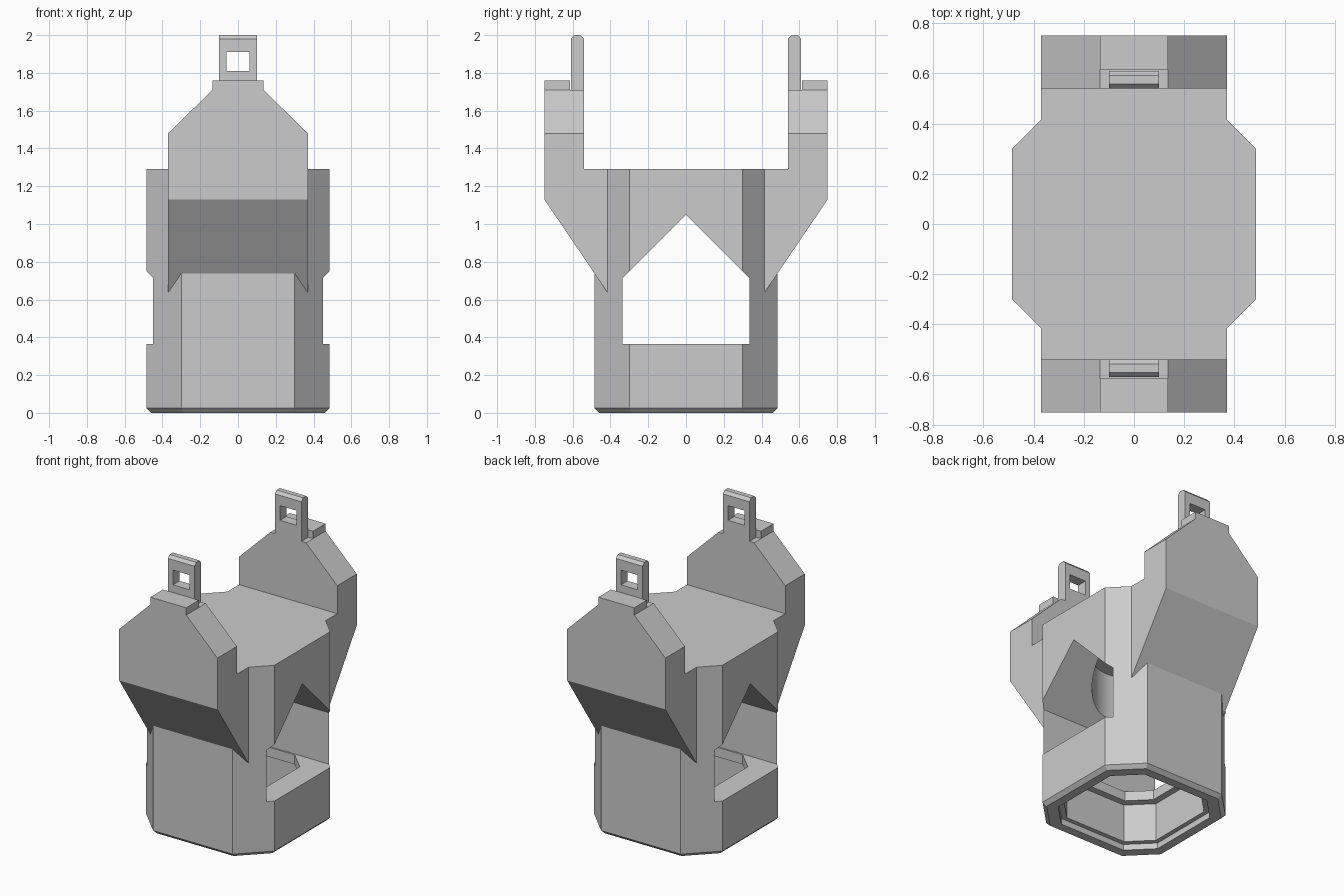
import bpy, bmesh
from mathutils import Vector

old = bpy.data.objects.get("Cube")
if old:
    bpy.data.objects.remove(old)

grey = bpy.data.materials.new("light_grey")
grey.use_nodes = True
colour = (0.6, 0.6, 0.6, 1)
grey.diffuse_color = colour
grey.node_tree.nodes["Principled BSDF"].inputs["Base Color"].default_value = colour


def finish(name, bm):
    bmesh.ops.recalc_face_normals(bm, faces=bm.faces)
    mesh = bpy.data.meshes.new(name)
    bm.to_mesh(mesh)
    bm.free()
    mesh.materials.append(grey)
    obj = bpy.data.objects.new(name, mesh)
    bpy.context.collection.objects.link(obj)
    return obj


def prism(name, profile, axis, low, high):
    """Extrude a 2D profile along x, y or z."""
    place = {"x": lambda a, b, d: (d, a, b),
             "y": lambda a, b, d: (a, d, b),
             "z": lambda a, b, d: (a, b, d)}[axis]
    bm = bmesh.new()
    face = bm.faces.new([bm.verts.new(place(a, b, low)) for a, b in profile])
    ext = bmesh.ops.extrude_face_region(bm, geom=[face])
    verts = [g for g in ext["geom"] if isinstance(g, bmesh.types.BMVert)]
    bmesh.ops.translate(bm, verts=verts,
                        vec=Vector(place(0, 0, high - low)))
    return finish(name, bm)


def rect(a0, a1, b0, b1):
    return [(a0, b0), (a1, b0), (a1, b1), (a0, b1)]


def octagon(half, flat):
    pts = [(half, -flat), (half, flat), (flat, half), (-flat, half)]
    return pts + [(-x, -y) for x, y in pts]


def combine(obj, tool, operation):
    """Apply a boolean and remove the tool object."""
    mod = obj.modifiers.new("cut", "BOOLEAN")
    mod.operation, mod.object, mod.solver = operation, tool, "EXACT"
    graph = bpy.context.evaluated_depsgraph_get()
    mesh = bpy.data.meshes.new_from_object(obj.evaluated_get(graph))
    obj.modifiers.clear()
    obj.data = mesh
    bpy.data.objects.remove(tool)


# Octagonal body with a chamfered foot
body = prism("body", octagon(0.485, 0.30), "z", 0, 1.29)
bm = bmesh.new()
bm.from_mesh(body.data)
foot = [e for e in bm.edges if all(v.co.z < 0.01 for v in e.verts)]
bmesh.ops.bevel(bm, geom=foot, offset=0.025, segments=1, affect="EDGES")
bm.to_mesh(body.data)
bm.free()

# Stepped hollow open at the foot
for half, flat, top in ((0.40, 0.25, 0.04), (0.37, 0.23, 0.30), (0.325, 0.20, 0.45)):
    combine(body, prism("hollow", octagon(half, flat), "z", -0.1, top), "DIFFERENCE")

# Gabled window right through the sides
gable = [(-0.335, 0.365), (0.335, 0.365), (0.335, 0.715), (0, 1.05), (-0.335, 0.715)]
combine(body, prism("window", gable, "x", -1, 1), "DIFFERENCE")

# Round socket above the window
bm = bmesh.new()
bmesh.ops.create_cone(bm, cap_ends=True, segments=48, radius1=0.26, radius2=0.26, depth=0.7)
bmesh.ops.translate(bm, verts=bm.verts, vec=(0, 0, 0.75))
combine(body, finish("socket", bm), "DIFFERENCE")

for side, label in ((-1, "front"), (1, "back")):
    def mirrored(points):
        return [(side * y, z) for y, z in points]

    # Upright cheek with sloping underside and shoulders
    cheek_side = mirrored([(0.38, 0.64), (0.418, 0.64), (0.75, 1.13), (0.75, 1.76),
                           (0.615, 1.76), (0.615, 1.71), (0.54, 1.71), (0.54, 1.29),
                           (0.38, 1.29)])
    cheek = prism(label + "_cheek", cheek_side, "x", -0.37, 0.37)
    outline = [(-0.5, 0.5), (0.5, 0.5), (0.5, 1.48), (0.37, 1.48), (0.135, 1.71),
               (0.135, 1.8), (-0.135, 1.8), (-0.135, 1.71), (-0.37, 1.48), (-0.5, 1.48)]
    combine(cheek, prism("outline", outline, "y", -1, 1), "INTERSECT")

    # Pierced tab on top
    tab_side = mirrored([(0.54, 1.70), (0.61, 1.70), (0.61, 1.98), (0.592, 2.0),
                         (0.558, 2.0), (0.54, 1.98)])
    tab = prism(label + "_tab", tab_side, "x", -0.10, 0.10)
    combine(tab, prism("hole", rect(-0.062, 0.062, 1.81, 1.91), "y", -1, 1), "DIFFERENCE")

# Smooth the round socket, keep every corner crisp
bpy.ops.object.select_all(action="DESELECT")
body.select_set(True)
bpy.context.view_layer.objects.active = body
bpy.ops.object.shade_smooth_by_angle(angle=0.35)
